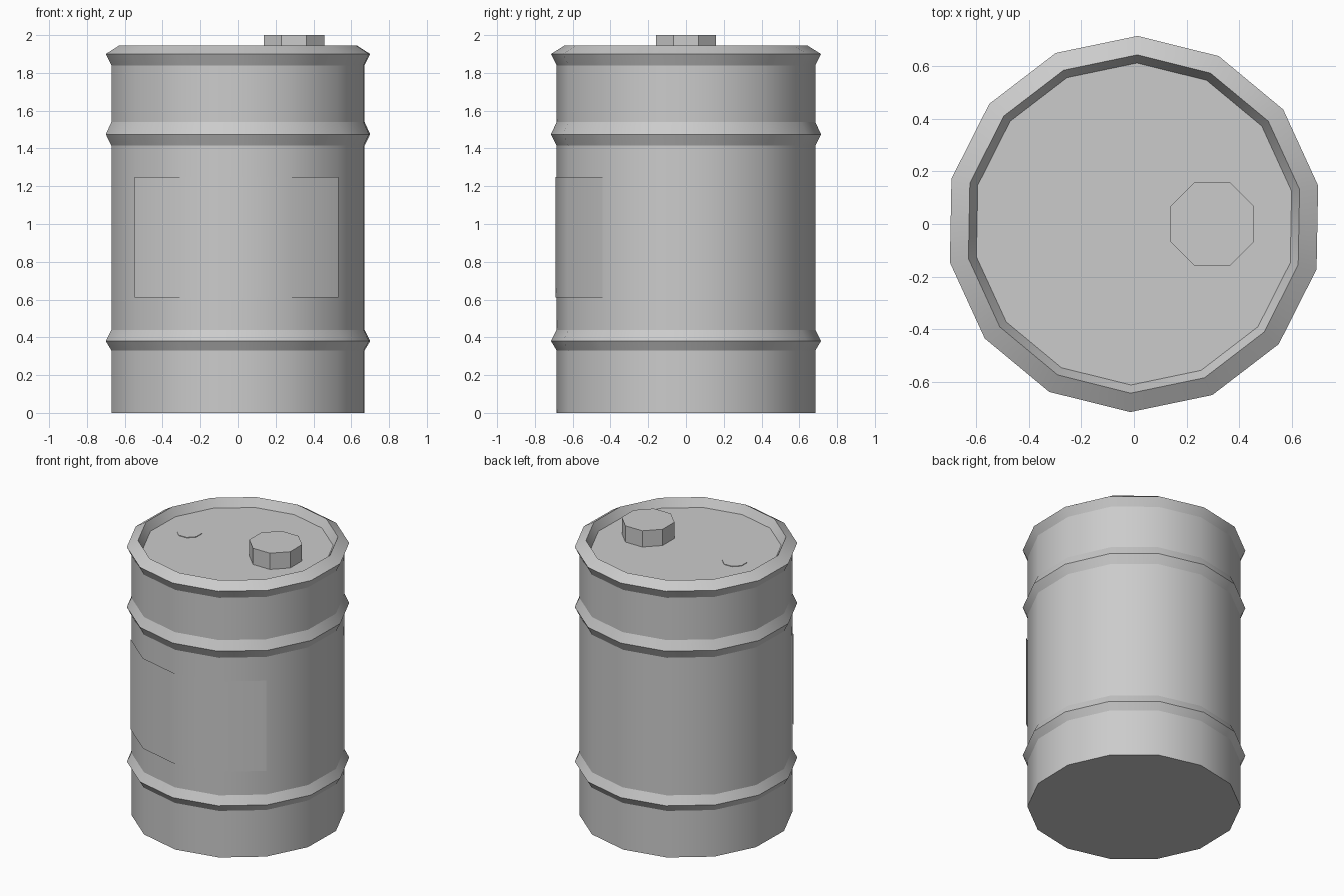
import bpy, bmesh, math

if "Cube" in bpy.data.objects:
    bpy.data.objects.remove(bpy.data.objects["Cube"])

SIDES = 14
STEP = 2 * math.pi / SIDES
START = math.radians(-91.1)   # a corner of the drum, just left of front centre


def finish(name, bm, smooth=True):
    """Turn a bmesh into an object; smooth round the axis, crisp at ring edges."""
    bm.normal_update()
    for f in bm.faces:
        f.smooth = smooth
    if smooth:
        for e in bm.edges:
            a, b = e.verts
            if abs(a.co.z - b.co.z) < 1e-5:
                e.smooth = False
    mesh = bpy.data.meshes.new(name)
    bm.to_mesh(mesh)
    bm.free()
    obj = bpy.data.objects.new(name, mesh)
    bpy.context.collection.objects.link(obj)
    return obj


def ring(bm, radius, z, steps):
    return [bm.verts.new((radius * math.cos(START + i * STEP),
                          radius * math.sin(START + i * STEP), z)) for i in steps]


# Drum: revolved profile with two hoops, a top rim and a recessed lid
BODY, HOOP = 0.685, 0.715
profile = [(BODY, 0),
           (BODY, 0.33), (HOOP, 0.38), (BODY, 0.44),
           (BODY, 1.415), (HOOP, 1.475), (BODY, 1.54),
           (BODY, 1.84), (HOOP, 1.90),
           (0.643, 1.945), (0.612, 1.885)]
bm = bmesh.new()
rings = [ring(bm, r, z, range(SIDES)) for r, z in profile]
for lo, hi in zip(rings, rings[1:]):
    for i in range(SIDES):
        j = (i + 1) % SIDES
        bm.faces.new((lo[i], lo[j], hi[j], hi[i]))
bm.faces.new(rings[0][::-1])
bm.faces.new(rings[-1])
finish("drum_body", bm)

# Label: thin sheet over the four front facets
bm = bmesh.new()
low, high = (ring(bm, 0.692, z, range(-2, 3)) for z in (0.61, 1.25))
for i in range(4):
    bm.faces.new((low[i], low[i + 1], high[i + 1], high[i]))
finish("front_label", bm)


# Octagonal caps standing on the lid
def cap(name, x, flat_radius, top):
    bm = bmesh.new()
    r = flat_radius / math.cos(math.pi / 8)
    base = 1.88
    bmesh.ops.create_cone(bm, cap_ends=True, segments=8, radius1=r, radius2=r,
                          depth=top - base)
    turn = math.pi / 8
    if abs(bm.verts[:][0].co.x) > 1e-4 and abs(bm.verts[:][0].co.y) > 1e-4:
        turn = 0
    obj = finish(name, bm, smooth=False)
    obj.location = (x, 0, (top + base) / 2)
    obj.rotation_euler.z = turn


cap("large_cap", 0.297, 0.16, 2.0)
cap("small_cap", -0.382, 0.076, 1.889)
